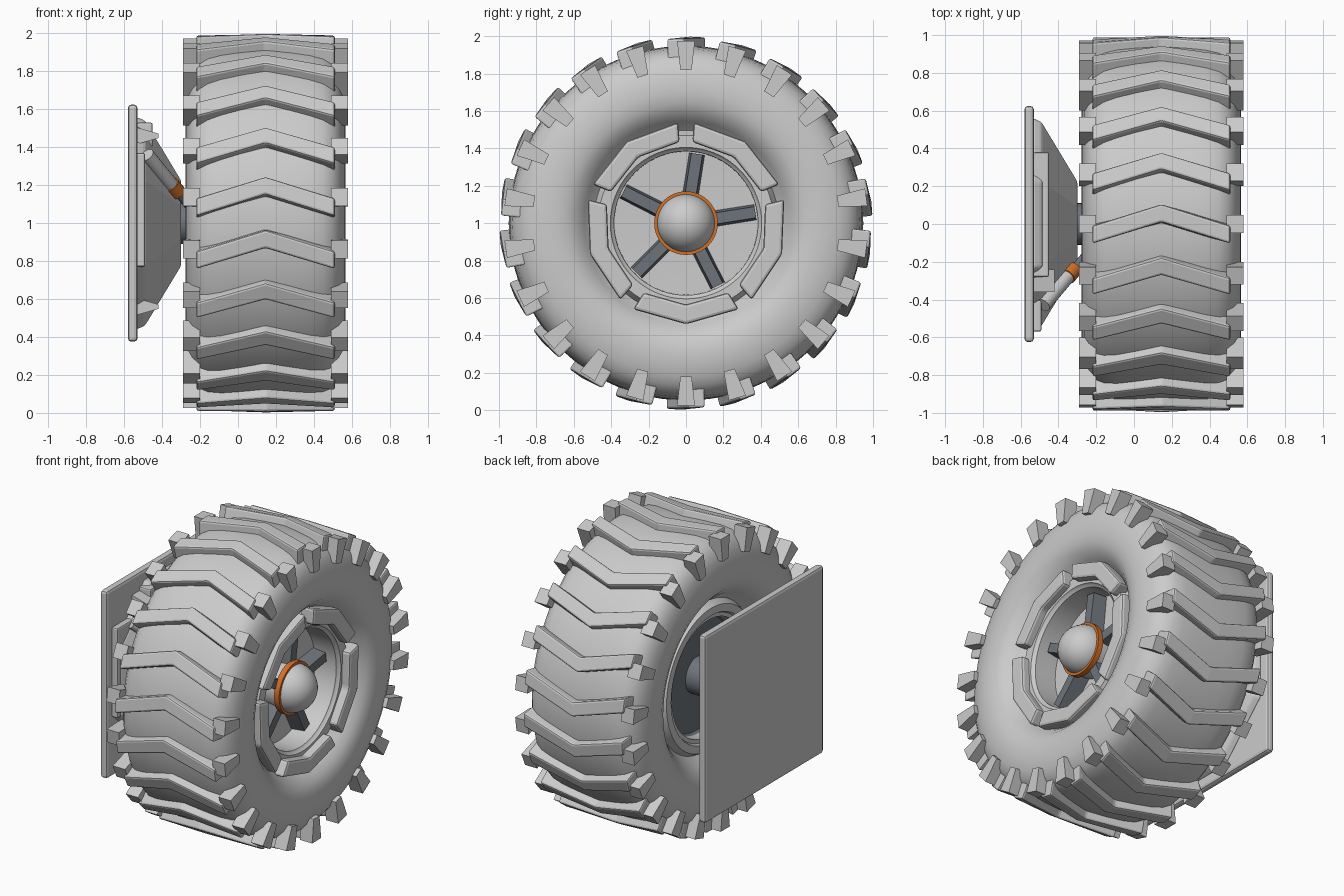
import bpy, bmesh, math
from mathutils import Vector

if "Cube" in bpy.data.objects:
    bpy.data.objects.remove(bpy.data.objects["Cube"])

MID = 0.145          # middle plane of the tyre along x
LUGS = 22


def material(name, rgb):
    m = bpy.data.materials.new(name)
    m.diffuse_color = (*rgb, 1)
    m.use_nodes = True
    m.node_tree.nodes["Principled BSDF"].inputs["Base Color"].default_value = m.diffuse_color
    return m


GRAY = material("light gray", (0.60, 0.60, 0.60))
STEEL = material("blue steel", (0.155, 0.175, 0.20))
ORANGE = material("orange", (0.64, 0.16, 0.02))


def polar(x, r, deg):
    """Point around the axle; 0 is front, 90 is top, 180 is back."""
    a = math.radians(deg)
    return Vector((x, -r * math.cos(a), 1 + r * math.sin(a)))


def finish(name, bm, mat, bevel=0, smooth=None):
    bmesh.ops.recalc_face_normals(bm, faces=bm.faces)
    me = bpy.data.meshes.new(name)
    bm.to_mesh(me)
    bm.free()
    ob = bpy.data.objects.new(name, me)
    bpy.context.collection.objects.link(ob)
    me.materials.append(mat)
    if bevel:
        mod = ob.modifiers.new("bevel", 'BEVEL')
        mod.width, mod.segments = bevel, 2
        mod.limit_method, mod.angle_limit = 'ANGLE', math.radians(30)
    if smooth:
        bpy.ops.object.select_all(action='DESELECT')
        ob.select_set(True)
        bpy.context.view_layer.objects.active = ob
        bpy.ops.object.shade_smooth_by_angle(angle=math.radians(smooth))
    return ob


def loft(bm, sections):
    """Solid through a row of matching closed sections."""
    rows = [[bm.verts.new(p) for p in s] for s in sections]
    n = len(rows[0])
    for a, b in zip(rows, rows[1:]):
        for i in range(n):
            bm.faces.new((a[i], a[(i + 1) % n], b[(i + 1) % n], b[i]))
    bm.faces.new(rows[0])
    bm.faces.new(rows[-1])


def lathe(name, profile, mat, n=72, closed=False, smooth=35):
    """Turn an (x, radius) profile about the axle."""
    bm = bmesh.new()
    rings = [[bm.verts.new(polar(x, r, 360 * i / n)) for i in range(n)] for x, r in profile]
    pairs = list(zip(rings, rings[1:])) + ([(rings[-1], rings[0])] if closed else [])
    for a, b in pairs:
        for i in range(n):
            j = (i + 1) % n
            bm.faces.new((a[i], a[j], b[j], b[i]))
    bmesh.ops.remove_doubles(bm, verts=bm.verts, dist=1e-5)
    return finish(name, bm, mat, smooth=smooth)


def rod(name, p, q, r, mat, n=20):
    bm = bmesh.new()
    p, q = Vector(p), Vector(q)
    rot = (q - p).to_track_quat('Z', 'Y')
    circle = [rot @ Vector((r * math.cos(t), r * math.sin(t), 0))
              for t in (2 * math.pi * i / n for i in range(n))]
    loft(bm, [[p + c for c in circle], [q + c for c in circle]])
    return finish(name, bm, mat, smooth=35)


def block(name, lo, hi, mat, bevel=0.01):
    bm = bmesh.new()
    loft(bm, [[(x, lo[1], lo[2]), (x, hi[1], lo[2]), (x, hi[1], hi[2]), (x, lo[1], hi[2])]
              for x in (lo[0], hi[0])])
    return finish(name, bm, mat, bevel)


# tyre body: half profile from bead to crown, mirrored across the middle plane
half = [(0.40, 0.46), (0.44, 0.51), (0.49, 0.545), (0.535, 0.59), (0.558, 0.64), (0.567, 0.70),
        (0.563, 0.76), (0.551, 0.82), (0.530, 0.867), (0.497, 0.905), (0.45, 0.93),
        (0.38, 0.942), (0.28, 0.946)]
tyre = half + [(MID, 0.948)] + [(2 * MID - x, r) for x, r in reversed(half)]
lathe("tyre", tyre, GRAY, n=96, smooth=60)

# chevron treads across the crown
bm = bmesh.new()
for k in range(LUGS):
    a = 90 + 360 / LUGS * k
    rows = []
    for x, shift, top in ((MID - 0.365, -3.3, 0.99), (MID, 3.3, 0.998), (MID + 0.365, -3.3, 0.99)):
        c = a + shift
        rows.append([polar(x, 0.86, c - 3.3), polar(x, top, c - 2.7),
                     polar(x, top, c + 2.7), polar(x, 0.86, c + 3.3)])
    loft(bm, rows)
finish("chevron_treads", bm, GRAY, 0.012)

# shoulder lugs on both sides
bm = bmesh.new()
for k in range(LUGS):
    a = 90 + 360 / LUGS * k
    for s in (-1, 1):
        rows = []
        for r, w in ((0.82, 2.1), (0.975, 2.8)):
            xi, xo = MID + s * 0.345, MID + s * 0.435
            rows.append([polar(xi, r, a - w), polar(xo, r, a - w),
                         polar(xo, r, a + w), polar(xi, r, a + w)])
        loft(bm, rows)
finish("shoulder_lugs", bm, GRAY)

# outer rim with lip and recessed disc
lathe("outer_rim", [(0.42, 0.50), (0.475, 0.47), (0.475, 0.405), (0.465, 0.40),
                    (0.455, 0.385), (0.30, 0.383), (0.29, 0.0)], GRAY)

# five two-sided guard segments round the rim
bm = bmesh.new()
for k in range(5):
    mid = 270 + 72 * k
    rows = []
    for d in (-31.5, 0, 31.5):
        rows.append([polar(x, r, mid + d) for x, r in
                     ((0.43, 0.435), (0.53, 0.435), (0.53, 0.54), (0.43, 0.54))])
    loft(bm, rows)
finish("rim_guards", bm, GRAY, 0.016)

# spokes
bm = bmesh.new()
for k in range(5):
    a = math.radians(99 + 72 * k)
    side = Vector((0, math.sin(a), math.cos(a)))
    rows = []
    for r in (0.08, 0.375):
        c = polar(0, r, math.degrees(a))
        rows.append([c + side * w + Vector((x, 0, 0)) for w, x in
                     ((-0.044, 0.28), (-0.030, 0.39), (0.030, 0.39), (0.044, 0.28))])
    loft(bm, rows)
finish("spokes", bm, STEEL)

# hub dome and its collar
dome = [(0.29, 0.15), (0.40, 0.155)] + [
    (0.40 + 0.155 * math.sin(t), 0.155 * math.cos(t))
    for t in (math.pi / 2 * i / 10 for i in range(1, 11))]
lathe("hub_dome", dome, GRAY, n=40)
lathe("hub_collar", [(0.385, 0.145), (0.385, 0.17), (0.422, 0.17), (0.422, 0.145)],
      ORANGE, n=40, closed=True)

# inner rim: stepped gray lip, shallow steel disc and axle
lathe("inner_rim_lip", [(-0.13, 0.50), (-0.185, 0.47), (-0.185, 0.42), (-0.165, 0.41),
                        (-0.165, 0.385), (-0.10, 0.38)], GRAY)
lathe("inner_disc", [(-0.10, 0.38), (-0.08, 0.37), (-0.08, 0.0)], STEEL)
lathe("axle", [(-0.07, 0.12), (-0.20, 0.12), (-0.23, 0.11), (-0.32, 0.11), (-0.32, 0.0)], STEEL, n=32)

# mounting plate
block("mounting_plate", (-0.58, -0.625, 0.375), (-0.53, 0.625, 1.625), GRAY, 0.018)

# eight-sided tapered housing between plate and axle
bm = bmesh.new()
loft(bm, [[polar(x, h / math.cos(math.pi / 8), 22.5 + 45 * i) for i in range(8)]
          for x, h in ((-0.535, 0.56), (-0.49, 0.54), (-0.30, 0.225))])
finish("tapered_housing", bm, GRAY, 0.012)

# ribs on the housing faces and corner gussets
block("top_rib", (-0.535, -0.28, 1.38), (-0.45, 0.38, 1.53), GRAY)
block("front_rib", (-0.535, -0.57, 0.77), (-0.49, -0.40, 1.37), GRAY)
bm = bmesh.new()
for z in (0.56, 1.46):
    loft(bm, [[(-0.535, y, z - 0.045), (-0.42, y, z - 0.012), (-0.42, y, z + 0.012), (-0.535, y, z + 0.045)]
              for y in (-0.36, -0.24)])
finish("corner_gussets", bm, GRAY)

# damper strut running from the housing to the hub
a, b = Vector((-0.48, -0.43, 1.36)), Vector((-0.26, -0.17, 1.09))
rod("damper_body", a, a.lerp(b, 0.66), 0.038, GRAY)
rod("damper_collar", a.lerp(b, 0.58), a.lerp(b, 0.74), 0.044, ORANGE)
rod("damper_piston", a.lerp(b, 0.70), (-0.2, -0.10, 1.02), 0.022, STEEL)
